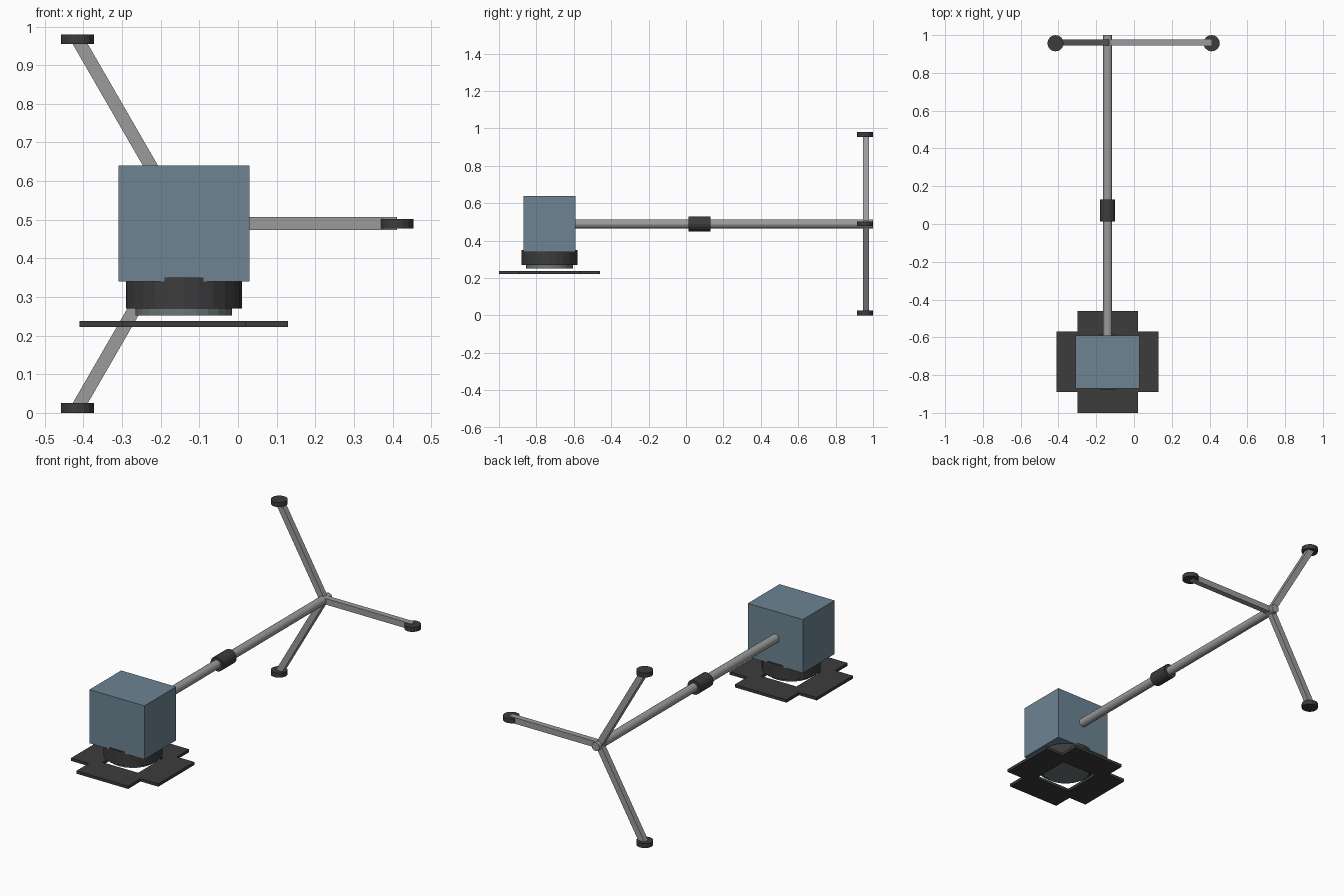
import bpy, bmesh
from math import radians, cos, sin
from mathutils import Matrix, Vector

if "Cube" in bpy.data.objects:
    bpy.data.objects.remove(bpy.data.objects["Cube"])

CX, CZ = -0.14, 0.49      # pole axis
LY = -0.73                # lamp centre in y


def material(name, rgb):
    m = bpy.data.materials.new(name)
    m.diffuse_color = (*rgb, 1)
    m.use_nodes = True
    m.node_tree.nodes["Principled BSDF"].inputs["Base Color"].default_value = m.diffuse_color
    return m


BLUE = material("blue_grey_paint", (0.15, 0.23, 0.29))
DARK = material("dark_plastic", (0.045, 0.045, 0.047))
STEEL = material("steel", (0.33, 0.33, 0.33))
GLASS = material("lens_glass", (0.15, 0.18, 0.19))


def finish(name, bm, mat):
    bmesh.ops.recalc_face_normals(bm, faces=bm.faces)
    me = bpy.data.meshes.new(name)
    bm.to_mesh(me)
    bm.free()
    me.materials.append(mat)
    ob = bpy.data.objects.new(name, me)
    bpy.context.collection.objects.link(ob)
    return ob


def box(name, centre, size, mat, rot=Matrix()):
    bm = bmesh.new()
    bmesh.ops.create_cube(bm, size=1, matrix=Matrix.Translation(centre) @ rot @ Matrix.Diagonal((*size, 1)))
    return finish(name, bm, mat)


def cylinder(name, start, end, radius, sides, mat):
    a, b = Vector(start), Vector(end)
    rot = (b - a).to_track_quat('Z', 'Y').to_matrix().to_4x4()
    bm = bmesh.new()
    bmesh.ops.create_cone(bm, cap_ends=True, segments=sides, radius1=radius, radius2=radius,
                          depth=(b - a).length, matrix=Matrix.Translation((a + b) / 2) @ rot)
    return finish(name, bm, mat)


# Lamp head, lens barrel and lens
box("lamp_housing", (CX, LY, CZ), (0.34, 0.28, 0.30), BLUE)
cylinder("lens_barrel", (CX, LY, 0.27), (CX, LY, 0.35), 0.15, 24, DARK)
cylinder("lens", (CX, LY, 0.252), (CX, LY, 0.275), 0.125, 24, GLASS)

# Four flaps meeting around a square opening
bm = bmesh.new()
flap = [(0.11, -0.11), (0.16, -0.16), (0.27, -0.16), (0.27, 0.16), (0.16, 0.16), (0.11, 0.11)]
for i in range(4):
    turn = Matrix.Translation((CX, LY, 0.222)) @ Matrix.Rotation(radians(90 * i), 4, 'Z')
    bm.faces.new([bm.verts.new(turn @ Vector((x, y, 0))) for x, y in flap])
bmesh.ops.remove_doubles(bm, verts=bm.verts, dist=0.001)
top = bmesh.ops.extrude_face_region(bm, geom=bm.faces[:])["geom"]
bmesh.ops.translate(bm, vec=(0, 0, 0.016), verts=[g for g in top if isinstance(g, bmesh.types.BMVert)])
finish("light_flaps", bm, DARK)

# Pole and its clamp collar
cylinder("pole", (CX, -0.60, CZ), (CX, 1.0, CZ), 0.024, 16, STEEL)
cylinder("pole_collar", (CX, 0.014, CZ), (CX, 0.131, CZ), 0.04, 16, DARK)

# Three spread legs with round feet
R = 0.551
for i in range(3):
    a = radians(120 * i)
    dx, dz = cos(a), sin(a)
    box(f"leg_{i + 1}", (CX + dx * R / 2, 0.962, CZ + dz * R / 2), (R, 0.032, 0.034), STEEL,
        Matrix.Rotation(-a, 4, 'Y'))
    fx, fz = CX + dx * R, CZ + dz * R
    cylinder(f"foot_{i + 1}", (fx, 0.957, fz - 0.0125), (fx, 0.957, fz + 0.0125), 0.043, 16, DARK)
